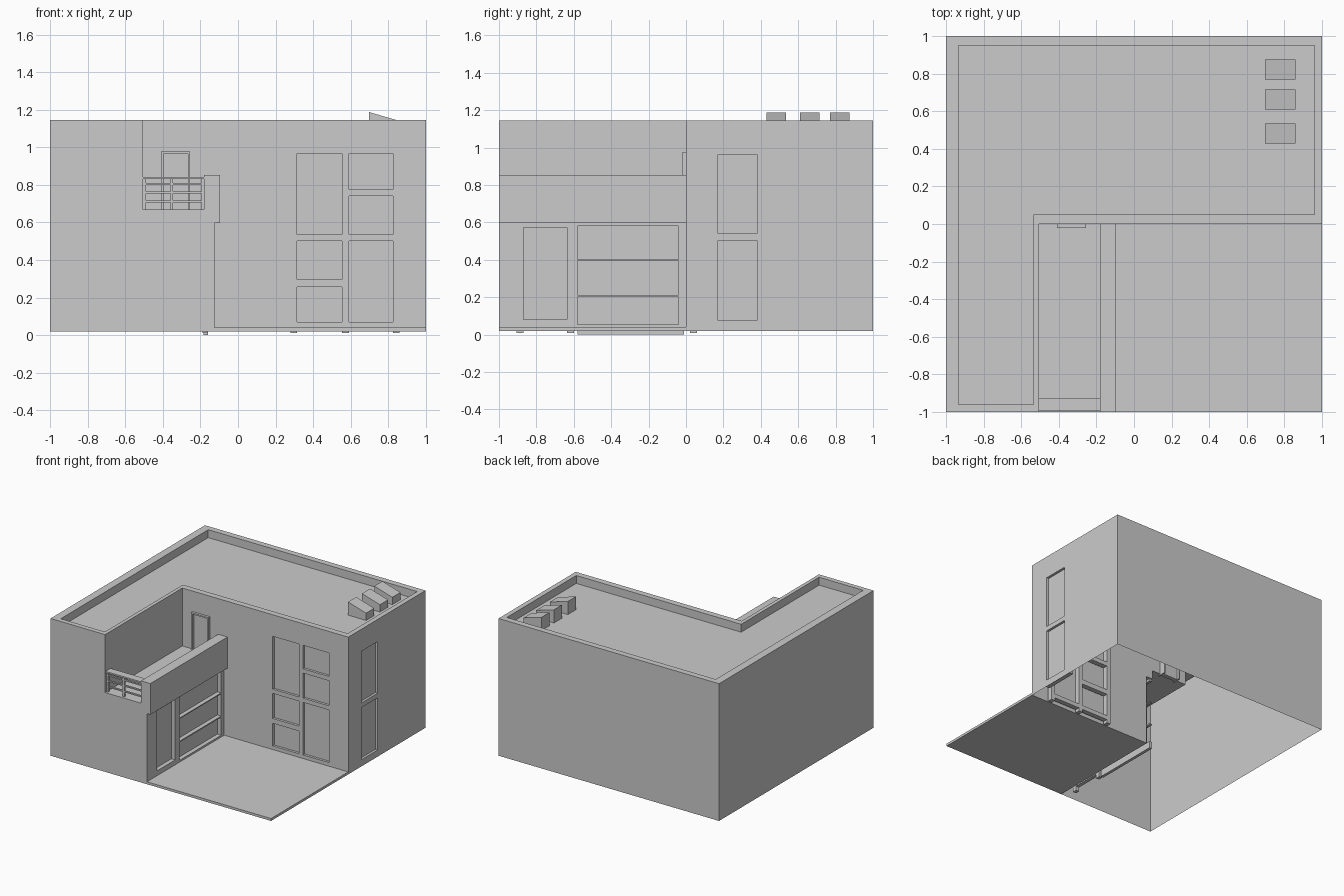
import bpy, bmesh
from mathutils import Vector as V

if "Cube" in bpy.data.objects:
    bpy.data.objects.remove(bpy.data.objects["Cube"])

BASE, TOP, DECK = 0.02, 1.145, 0.67
SIDE = -0.125          # outer face of the lower room
WING = -0.505          # inner face of the left wing


def finish(name, bm):
    me = bpy.data.meshes.new(name)
    bm.to_mesh(me)
    bm.free()
    ob = bpy.data.objects.new(name, me)
    bpy.context.collection.objects.link(ob)
    return ob


def quad(bm, pts, facing):
    f = bm.faces.new([bm.verts.new(p) for p in pts])
    f.normal_update()
    if f.normal.dot(facing) < 0:
        f.normal_flip()


def boxes(name, spans):
    """One object from boxes given as (x0, x1, y0, y1, z0, z1)."""
    bm = bmesh.new()
    for x0, x1, y0, y1, z0, z1 in spans:
        vs = bmesh.ops.create_cube(bm, size=1)["verts"]
        bmesh.ops.scale(bm, verts=vs, vec=(x1 - x0, y1 - y0, z1 - z0))
        bmesh.ops.translate(bm, verts=vs, vec=((x0 + x1) / 2, (y0 + y1) / 2, (z0 + z1) / 2))
    return finish(name, bm)


def wall(name, axis, pos, out, a0, a1, z0, z1, panes=(), depth=0.02):
    """Single-skin wall along an axis, with recessed panes (a0, a1, z0, z1)."""
    bm = bmesh.new()
    n = V((0, out, 0)) if axis == "x" else V((out, 0, 0))
    along = V((1, 0, 0)) if axis == "x" else V((0, 1, 0))
    up = V((0, 0, 1))

    def P(a, z, d=0.0):
        p = pos - out * d
        return V((a, p, z)) if axis == "x" else V((p, a, z))

    cuts_a = sorted({a0, a1} | {p[i] for p in panes for i in (0, 1)})
    cuts_z = sorted({z0, z1} | {p[i] for p in panes for i in (2, 3)})
    for l, r in zip(cuts_a, cuts_a[1:]):
        for b, t in zip(cuts_z, cuts_z[1:]):
            ca, cz = (l + r) / 2, (b + t) / 2
            if not any(p[0] < ca < p[1] and p[2] < cz < p[3] for p in panes):
                quad(bm, [P(l, b), P(r, b), P(r, t), P(l, t)], n)
    # panes and the reveals around them
    for l, r, b, t in panes:
        d = depth
        quad(bm, [P(l, b, d), P(r, b, d), P(r, t, d), P(l, t, d)], n)
        for a, f in ((l, along), (r, -along)):
            quad(bm, [P(a, b), P(a, t), P(a, t, d), P(a, b, d)], f)
        for z, f in ((b, up), (t, -up)):
            quad(bm, [P(l, z), P(r, z), P(r, z, d), P(l, z, d)], f)
    bmesh.ops.remove_doubles(bm, verts=bm.verts, dist=1e-5)
    return finish(name, bm)


# plain outer walls (the house is an open-bottomed shell)
wall("back_wall", "x", 1, 1, -1, 1, BASE, TOP)
wall("left_wall", "y", -1, -1, -1, 1, BASE, TOP)
wall("wing_front_wall", "x", -1, -1, -1, WING, BASE, TOP)
wall("lower_front_wall", "x", -1, -1, WING, SIDE, BASE, DECK)
wall("wing_inner_wall", "y", WING, 1, -1, 0, DECK, TOP)
wall("balcony_back_wall", "x", 0, -1, WING, SIDE, DECK, TOP)

# walls with windows
left_col = [(0.315, 0.555, b, t) for b, t in ((0.07, 0.255), (0.295, 0.5), (0.535, 0.968))]
right_col = [(0.59, 0.825, b, t) for b, t in ((0.07, 0.5), (0.535, 0.74), (0.775, 0.968))]
wall("main_front_wall", "x", 0, -1, SIDE, 1, BASE, TOP, left_col + right_col)
wall("right_wall", "y", 1, 1, 0, 1, BASE, TOP,
     [(0.17, 0.38, 0.075, 0.502), (0.17, 0.38, 0.54, 0.963)])
shutters = [(-0.58, -0.04, b, t) for b, t in ((0.055, 0.202), (0.212, 0.394), (0.402, 0.58))]
wall("lower_side_wall", "y", SIDE, 1, -1, 0, BASE, 0.62,
     shutters + [(-0.87, -0.635, 0.08, 0.573)], 0.035)

# frames standing behind the wall faces
posts = [(x, x + 0.035, 0.021, 0.06, 0.01, 1.0) for x in (0.28, 0.555, 0.825)]
rails = [(0.315, 0.555, 0.021, 0.06, b, t)
         for b, t in ((0.035, 0.07), (0.255, 0.295), (0.5, 0.535), (0.968, 1.0))]
rails += [(0.59, 0.825, 0.021, 0.06, b, t)
          for b, t in ((0.035, 0.07), (0.5, 0.535), (0.74, 0.775), (0.968, 1.0))]
boxes("front_window_frame", posts + rails)
boxes("right_window_frame",
      [(0.945, 0.979, y, y + 0.035, 0.04, 1.0) for y in (0.135, 0.38)] +
      [(0.945, 0.979, 0.17, 0.38, b, t) for b, t in ((0.04, 0.075), (0.502, 0.54), (0.963, 1.0))])
boxes("side_window_frame",
      [(-0.19, -0.161, y, y + 0.035, 0.01, 0.6) for y in (-0.905, -0.635)] +
      [(-0.19, -0.161, -0.87, -0.635, b, t) for b, t in ((0.045, 0.08), (0.573, 0.6))])
boxes("shutter_frame", [(-0.185, -0.161, -0.58, -0.01, b, t)
                        for b, t in ((0.0, 0.055), (0.202, 0.212), (0.394, 0.402), (0.58, 0.6))])

# roof with raised rim
outer = [(-1, -1), (WING, -1), (WING, 0), (1, 0), (1, 1), (-1, 1)]
inner = [(-0.935, -0.96), (-0.535, -0.96), (-0.535, 0.05), (0.96, 0.05), (0.96, 0.95), (-0.935, 0.95)]
bm = bmesh.new()
rim, lip, floor = [[bm.verts.new((x, y, z)) for x, y in loop]
                   for loop, z in ((outer, TOP), (inner, TOP), (inner, 1.08))]
for i in range(6):
    j = (i + 1) % 6
    bm.faces.new((rim[i], rim[j], lip[j], lip[i]))
    bm.faces.new((lip[i], lip[j], floor[j], floor[i]))
bm.faces.new(floor)
finish("roof", bm)

# wedge skylights
bm = bmesh.new()
profile = [(0.697, 1.08), (0.86, 1.08), (0.86, 1.14), (0.697, 1.188)]
for y0, y1 in ((0.43, 0.535), (0.61, 0.715), (0.77, 0.875)):
    a, b = [[bm.verts.new((x, y, z)) for x, z in profile] for y in (y0, y1)]
    bm.faces.new(a)
    bm.faces.new(b[::-1])
    for i in range(4):
        bm.faces.new((a[i - 1], b[i - 1], b[i], a[i]))
bmesh.ops.recalc_face_normals(bm, faces=bm.faces)
finish("skylights", bm)

# balcony floor, solid parapet and railing
bm = bmesh.new()
quad(bm, [V((WING, -1, DECK)), V((-0.18, -1, DECK)), V((-0.18, 0, DECK)), V((WING, 0, DECK))], V((0, 0, 1)))
finish("balcony_floor", bm)
boxes("balcony_parapet", [(-0.18, -0.095, -1, 0, 0.598, 0.853)])
boxes("balcony_railing",
      [(x, x + 0.014, -0.98, -0.965, DECK, 0.84) for x in (-0.505, -0.359, -0.194)] +
      [(WING, -0.18, -0.98, -0.965, z, z + 0.01) for z in (0.707, 0.754, 0.8)] +
      [(WING, -0.18, -0.995, -0.93, 0.83, 0.842)])

# balcony door
boxes("balcony_door_frame",
      [(x, x + 0.012, -0.02, 0.05, 0.66, 0.977) for x in (-0.41, -0.267)] +
      [(-0.398, -0.267, -0.02, 0.05, 0.965, 0.977)])
boxes("balcony_door", [(-0.398, -0.267, -0.003, 0.03, 0.66, 0.965)])

# patio slab
boxes("patio", [(SIDE, 1, -1, 0, BASE, 0.04)])
